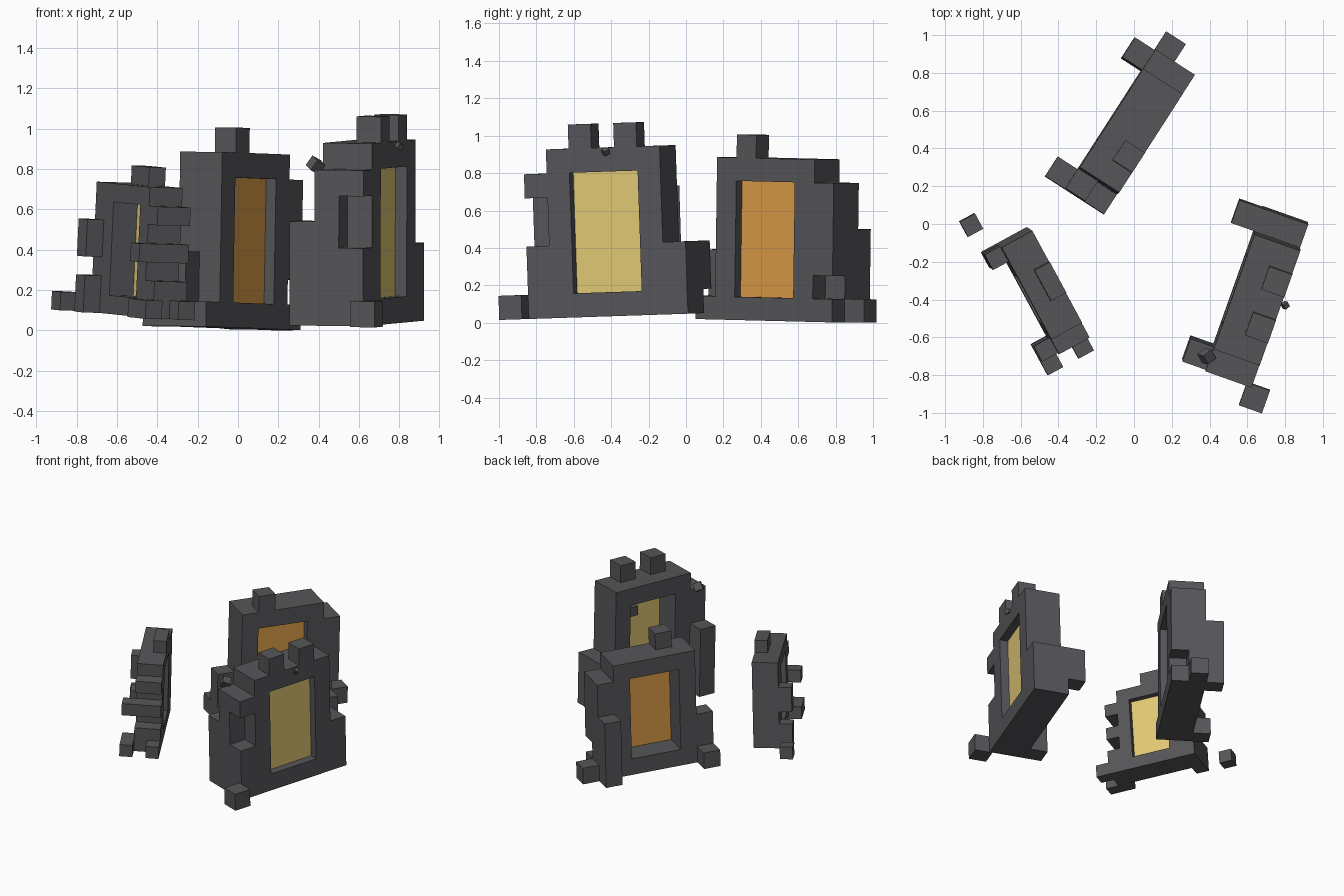
import bpy
import bmesh
from math import radians
from mathutils import Matrix, Vector, Euler

cube = bpy.data.objects.get("Cube")
if cube:
    bpy.data.objects.remove(cube, do_unlink=True)


def material(name, rgb):
    m = bpy.data.materials.new(name)
    m.use_nodes = True
    m.diffuse_color = (*rgb, 1)
    m.node_tree.nodes["Principled BSDF"].inputs["Base Color"].default_value = (*rgb, 1)
    return m


STONE = material("dark stone", (0.093, 0.091, 0.1))
YELLOW = material("pale yellow", (0.75, 0.58, 0.18))
ORANGE = material("amber orange", (0.70, 0.33, 0.065))


def finish(name, bm, mat, matrix):
    mesh = bpy.data.meshes.new(name)
    bm.to_mesh(mesh)
    bm.free()
    mesh.materials.append(mat)
    obj = bpy.data.objects.new(name, mesh)
    obj.matrix_world = matrix
    bpy.context.collection.objects.link(obj)
    return obj


def box(name, center, size, mat, matrix):
    bm = bmesh.new()
    bmesh.ops.create_cube(bm, size=1)
    bmesh.ops.scale(bm, vec=size, verts=bm.verts)
    bmesh.ops.translate(bm, vec=center, verts=bm.verts)
    return finish(name, bm, mat, matrix)


def cells(along, deep, rows):
    """Block cells in half-open ranges: along the wall, back from its face, upward."""
    return {(-1 - d, a, r) for a in range(*along) for d in range(*deep) for r in range(*rows)}


def masonry(name, filled, s, matrix):
    """One outer skin around all the filled cells."""
    bm = bmesh.new()
    for c in filled:
        for axis in range(3):
            for side in (0, 1):
                near = list(c)
                near[axis] += 2 * side - 1
                if tuple(near) in filled:
                    continue
                p, q = (axis + 1) % 3, (axis + 2) % 3
                ring = []
                for i, j in ((0, 0), (1, 0), (1, 1), (0, 1)):
                    v = Vector(c)
                    v[axis] += side
                    v[p] += i
                    v[q] += j
                    ring.append(bm.verts.new(v * s))
                bm.faces.new(ring if side else ring[::-1])
    bmesh.ops.remove_doubles(bm, verts=bm.verts, dist=s * 0.01)
    bmesh.ops.dissolve_limit(bm, angle_limit=radians(1), verts=bm.verts, edges=bm.edges)
    return finish(name, bm, STONE, matrix)


def wall(name, corner, heading, lean, roll, s, add, cut, glow):
    matrix = (Matrix.Translation(corner) @ Matrix.Rotation(radians(heading - 90), 4, "Z")
              @ Matrix.Rotation(radians(lean), 4, "Y") @ Matrix.Rotation(radians(roll), 4, "X"))
    filled = cells((0, 7), (0, 2), (0, 7)) - cells((2, 5), (0, 2), (1, 6))
    for c in cut:
        filled -= cells(*c)
    for c in add:
        filled |= cells(*c)
    masonry(name + "_wall", filled, s, matrix)
    # glowing panel set into the opening
    box(name + "_panel", (-0.5 * s, 3.5 * s, 3.5 * s), (0.008, 3 * s, 5 * s), glow, matrix)
    return matrix


# Large wall on the left
large = wall("large", (0.62, -0.84, 0.02), 70.5, 0.8, 1.8, 0.129,
             add=[((0, 1), (2, 3), (0, 4)),      # rear buttress
                  ((6, 7), (2, 3), (1, 3)),      # far rear block
                  ((2, 3), (0, 1), (7, 8)),      # merlons
                  ((4, 5), (0, 1), (7, 8))],
             cut=[((0, 1), (0, 2), (6, 7)),
                  ((0, 1), (0, 1), (3, 5)),
                  ((6, 7), (0, 2), (3, 7))],
             glow=YELLOW)
box("large_fallen_block", (0.042, -0.066, 0.065), (0.129, 0.129, 0.129), STONE, large)
box("large_opening_stub", (-0.2, 0.6, 0.71), (0.07, 0.07, 0.07), STONE, large)

# Middle wall at the back
middle = wall("middle", (-0.16, 0.05, 0.02), 57.2, 0.4, -1.2, 0.124,
              add=[((0, 1), (2, 3), (0, 1)),
                   ((6, 7), (2, 3), (0, 4)),
                   ((7, 8), (1, 2), (0, 1)),
                   ((2, 3), (0, 1), (7, 8))],
              cut=[((0, 1), (0, 1), (1, 7)),
                   ((0, 1), (1, 2), (3, 7)),
                   ((6, 7), (0, 2), (6, 7)),
                   ((6, 7), (0, 1), (1, 2))],
              glow=ORANGE)

# Small ragged wall on the right
small = wall("small", (-0.26, -0.585, 0.055), 118.5, 1.5, 2.8, 0.0925,
             add=[((6, 7), (2, 3), (0, 2)),
                  ((6, 7), (2, 3), (3, 5)),
                  ((0, 1), (2, 3), (3, 4)),
                  ((-1, 0), (2, 3), (0, 1)),
                  ((0, 1), (2, 3), (0, 1)),
                  ((-1, 0), (0, 1), (0, 1)),
                  ((3, 5), (0, 1), (7, 8))],
             cut=[((0, 1), (0, 2), (6, 7)),
                  ((0, 1), (0, 2), (4, 5)),
                  ((0, 1), (0, 2), (2, 3))],
             glow=YELLOW)
box("small_fallen_block", (-0.255, 0.80, 0.046), (0.092, 0.092, 0.092), STONE, small)

# Floating chips of stone
for name, place, size in (("large_chip", (0.385, -0.70, 0.82), 0.058),
                          ("tiny_chip", (0.80, -0.43, 0.915), 0.03)):
    spin = Euler((0.5, 0.4, 0.7)).to_matrix().to_4x4()
    box(name, (0, 0, 0), (size, size, size), STONE, Matrix.Translation(place) @ spin)
